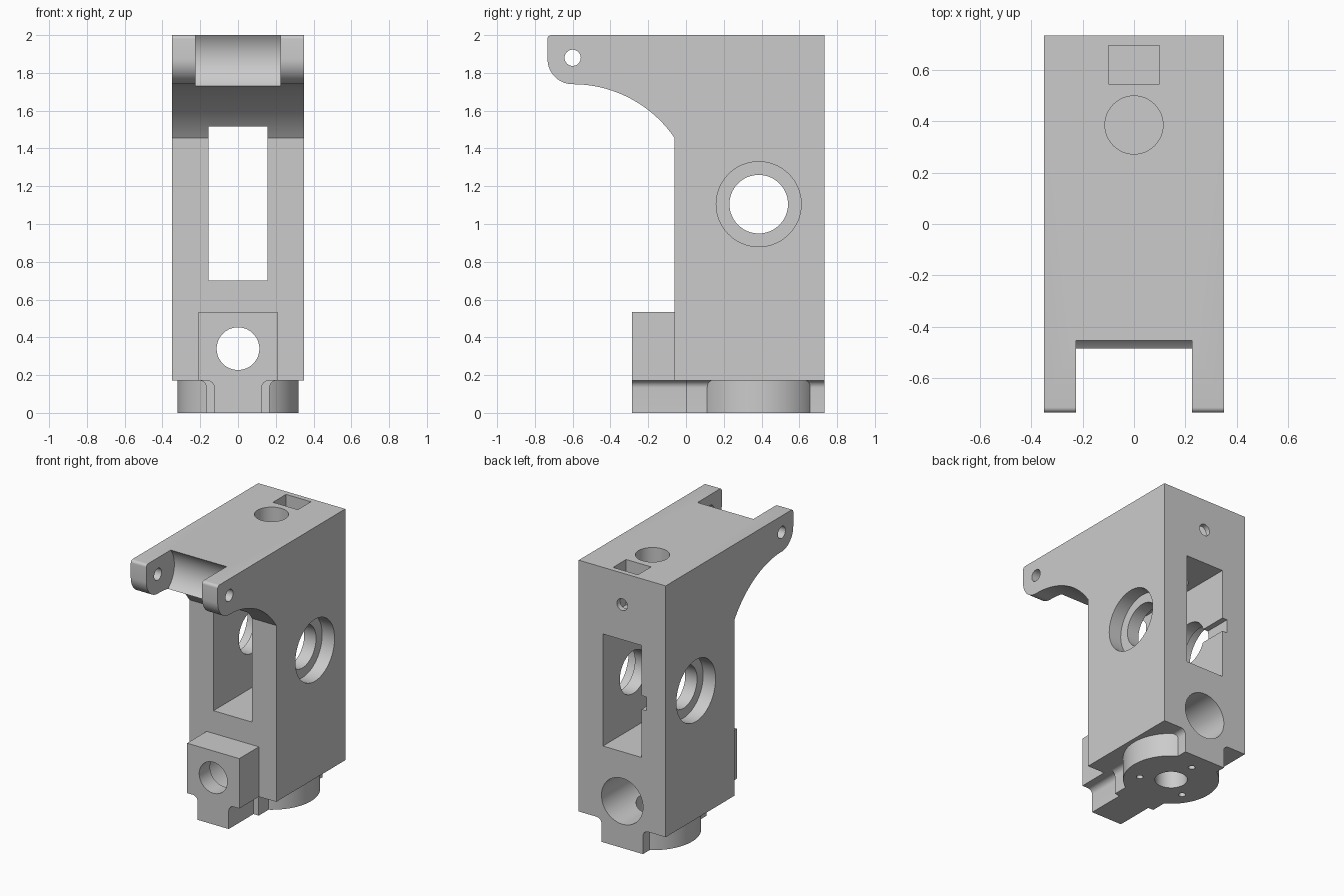
import bpy, bmesh, math
from mathutils import Vector

cube = bpy.data.objects.get("Cube")
if cube:
    bpy.data.objects.remove(cube, do_unlink=True)

grey = bpy.data.materials.new("light grey")
grey.use_nodes = True
COLOR = (0.6, 0.6, 0.6, 1)
grey.diffuse_color = COLOR
grey.node_tree.nodes["Principled BSDF"].inputs["Base Color"].default_value = COLOR

BACK, HALF, BASE = 0.733, 0.35, 0.172   # back face y, half width, underside z
BORE_Y = 0.385                          # shared axis of the rod, side bores and foot


def arc(cx, cy, r, start, end, n=24):
    angles = [math.radians(start + (end - start) * i / n) for i in range(n + 1)]
    return [(cx + r * math.cos(a), cy + r * math.sin(a)) for a in angles]


def prism(name, points, axis, lo, hi):
    """Extrude a closed 2D outline along one axis."""
    place = {"x": lambda u, v, w: (w, u, v),
             "y": lambda u, v, w: (u, w, v),
             "z": lambda u, v, w: (u, v, w)}[axis]
    bm = bmesh.new()
    face = bm.faces.new([bm.verts.new(place(u, v, lo)) for u, v in points])
    ext = bmesh.ops.extrude_face_region(bm, geom=[face])
    verts = [e for e in ext["geom"] if isinstance(e, bmesh.types.BMVert)]
    bmesh.ops.translate(bm, verts=verts, vec=Vector(place(0, 0, hi - lo)))
    bmesh.ops.recalc_face_normals(bm, faces=bm.faces)
    mesh = bpy.data.meshes.new(name)
    bm.to_mesh(mesh)
    bm.free()
    mesh.materials.append(grey)
    obj = bpy.data.objects.new(name, mesh)
    bpy.context.scene.collection.objects.link(obj)
    return obj


def cylinder(name, axis, u, v, r, lo, hi, n=64):
    return prism(name, arc(u, v, r, 0, 360, n)[:-1], axis, lo, hi)


def box(name, x0, x1, y0, y1, z0, z1):
    return prism(name, [(x0, y0), (x1, y0), (x1, y1), (x0, y1)], "z", z0, z1)


def tongue(name, w, y0, y1):
    """Foot bar with concave fillets where it meets the underside."""
    r = 0.04
    right = [(w, 0)] + arc(w + r, BASE - r, r, 180, 90, 8) + [(w + r, BASE + 0.08)]
    left = [(-x, z) for x, z in reversed(right)]
    return prism(name, right + left, "y", y0, y1)


def combine(target, tool, operation):
    mod = target.modifiers.new(tool.name, "BOOLEAN")
    mod.operation = operation
    mod.solver = "EXACT"
    mod.object = tool
    bpy.context.view_layer.update()
    graph = bpy.context.evaluated_depsgraph_get()
    mesh = bpy.data.meshes.new_from_object(target.evaluated_get(graph))
    target.modifiers.clear()
    target.data = mesh
    bpy.data.objects.remove(tool, do_unlink=True)


# Side outline: column, overhanging arm with rounded nose and swept underside
sweep_r, sweep_z = 0.654, 1.086
sweep_end = math.degrees(math.acos(0.54 / sweep_r))
outline = [(BACK, BASE), (BACK, 2.0)]
outline += arc(-BACK + 0.02, 1.98, 0.02, 90, 180, 6)
outline += arc(-0.6, 1.873, 0.133, 180, 270, 20)
outline += arc(-0.6, sweep_z, sweep_r, 90, sweep_end, 32)[1:]
outline += [(-0.06, BASE)]
body = prism("housing_body", outline, "x", -HALF, HALF)

# Added masses: front block, foot bars and round foot flange
for part in (
    box("front_block", -0.21, 0.21, -0.285, 0.05, BASE, 0.535),
    tongue("front_foot_bar", 0.125, -0.285, 0.1),
    tongue("rear_foot_bar", 0.167, 0.0, BACK),
    cylinder("foot_flange", "z", 0, BORE_Y, 0.32, 0.0, BASE + 0.06, 96),
):
    combine(body, part, "UNION")

# Cuts: hinge notch, window, bores and pockets
cuts = [
    prism("hinge_notch", arc(-0.6, 1.88, 0.19, -90, 90, 32)
          + [(-0.9, 2.07), (-0.9, 1.69)], "x", -0.225, 0.225),
    cylinder("hinge_pin_hole", "x", -0.6, 1.88, 0.043, -1, 1, 32),
    box("window", -0.155, 0.155, -0.5, 1, 0.7, 1.515),
    cylinder("side_bore", "x", BORE_Y, 1.105, 0.155, -1, 1),
    cylinder("rod_hole", "z", 0, BORE_Y, 0.113, 1.4, 2.2),
    box("nut_pocket", -0.1, 0.1, 0.545, 0.695, 1.67, 2.2),
    cylinder("clamp_screw_hole", "y", 0, 1.77, 0.043, BORE_Y, 1, 32),
    box("window_groove", -0.195, -0.1, 0.45, 1, 1.05, 1.15),
    cylinder("front_bore", "y", 0, 0.34, 0.113, -1, 0.3),
    cylinder("rear_bore", "y", 0, 0.34, 0.167, -0.16, 1),
    cylinder("foot_hole", "z", 0, BORE_Y, 0.108, -0.2, 0.34),
]
for side in (-1, 1):
    lo, hi = sorted((side * 0.25, side * 0.5))
    cuts.append(cylinder("side_counterbore", "x", BORE_Y, 1.105, 0.225, lo, hi))
for angle in (90, 210, 330):
    a = math.radians(angle)
    cuts.append(cylinder("foot_screw_hole", "z", 0.213 * math.cos(a),
                         BORE_Y + 0.213 * math.sin(a), 0.023, -0.1, 0.15, 24))
for cut in cuts:
    combine(body, cut, "DIFFERENCE")

# Smooth the round surfaces, keep machined edges crisp
bpy.ops.object.select_all(action="DESELECT")
body.select_set(True)
bpy.context.view_layer.objects.active = body
bpy.ops.object.shade_smooth_by_angle(angle=math.radians(30))
